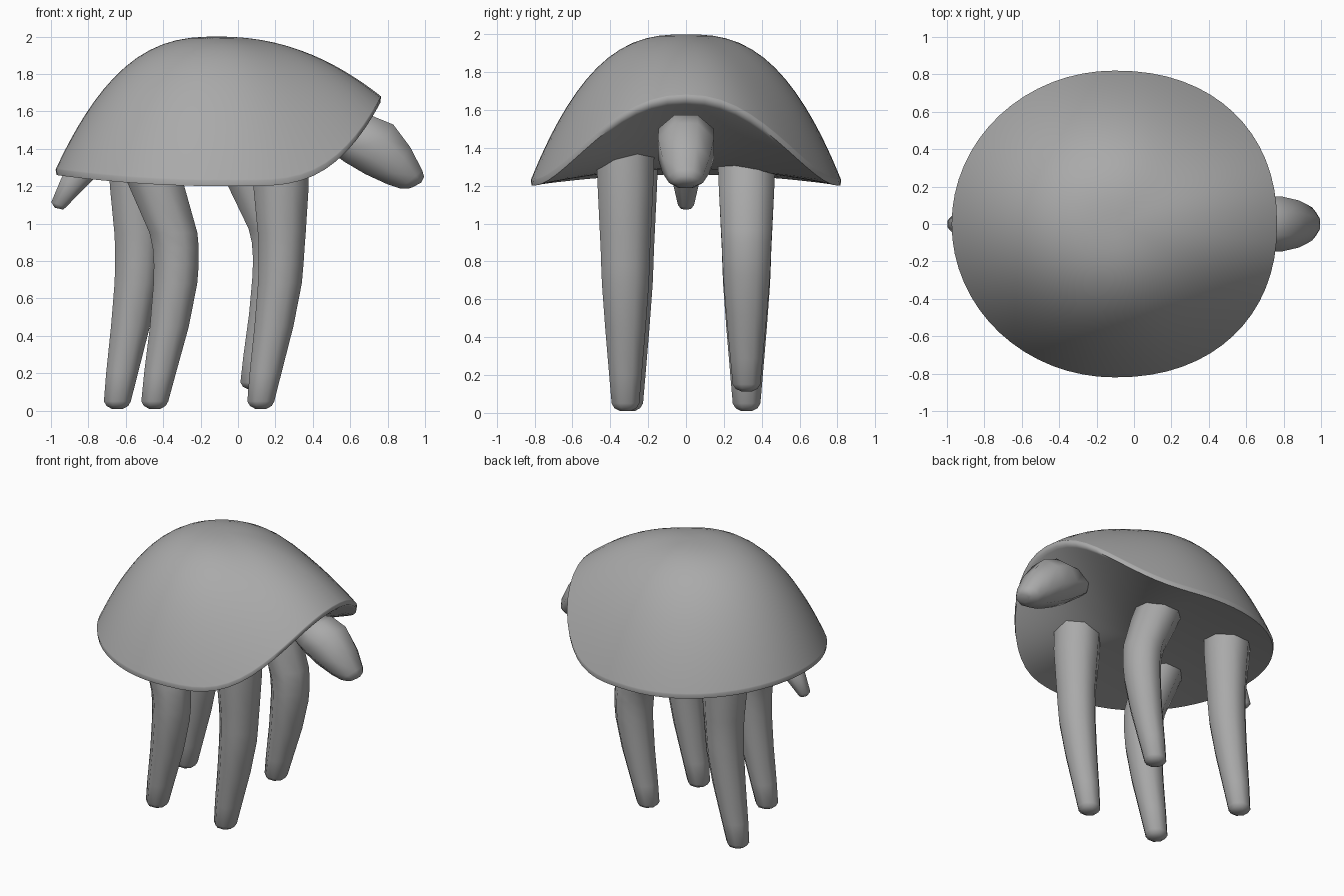
import bpy, bmesh, math

if "Cube" in bpy.data.objects:
    bpy.data.objects.remove(bpy.data.objects["Cube"], do_unlink=True)

grey = bpy.data.materials.new("plain_grey")
grey.use_nodes = True
grey.diffuse_color = (0.4, 0.4, 0.4, 1)
grey.node_tree.nodes["Principled BSDF"].inputs["Base Color"].default_value = (0.4, 0.4, 0.4, 1)


def skin(name, rings, angle):
    """Join closed rings of points into one capped, smooth-shaded body."""
    bm = bmesh.new()
    loops = [[bm.verts.new(p) for p in ring] for ring in rings]
    n = len(loops[0])
    for a, b in zip(loops, loops[1:]):
        for i in range(n):
            j = (i + 1) % n
            bm.faces.new((a[i], a[j], b[j], b[i]))
    bm.faces.new(loops[0])
    bm.faces.new(loops[-1])
    bmesh.ops.recalc_face_normals(bm, faces=bm.faces)
    mesh = bpy.data.meshes.new(name)
    bm.to_mesh(mesh)
    bm.free()
    mesh.materials.append(grey)
    obj = bpy.data.objects.new(name, mesh)
    bpy.context.collection.objects.link(obj)
    bpy.ops.object.select_all(action="DESELECT")
    obj.select_set(True)
    bpy.context.view_layer.objects.active = obj
    bpy.ops.object.shade_smooth_by_angle(angle=math.radians(angle))
    return obj


def section(p, q, y, half_y):
    """Eight-sided section spanning points p and q in the xz plane."""
    ring = []
    for i in range(8):
        t = math.radians(22.5 + 45 * i)
        u, v = math.cos(t) / math.cos(math.pi / 8), math.sin(t) / math.cos(math.pi / 8)
        ring.append(((p[0] + q[0]) / 2 + u * (p[0] - q[0]) / 2, y + v * half_y,
                     (p[1] + q[1]) / 2 + u * (p[1] - q[1]) / 2))
    return ring


# Shell: domed top, wavy rim that lifts over the head, shallow hollow belly
CX, RX, RY, TOP, BELLY, SIDES = -0.105, 0.87, 0.82, 2.0, 1.29, 64


def outline(t):
    c, s = math.cos(t), math.sin(t)
    e = 2 / (2.2 if c > 0 else 2.0)
    return math.copysign(abs(c) ** e, c), math.copysign(abs(s) ** e, s)


def rim_height(x):
    front = max(0, (x - 0.05) / 0.715)
    back = max(0, (-x - 0.1) / 0.88)
    return 1.2 + 0.45 * front ** 3 + 0.06 * back ** 2


def shell_ring(r, upper):
    ring = []
    for i in range(SIDES):
        t = 2 * math.pi * i / SIDES
        c, s = outline(t)
        rim = rim_height(CX + RX * c)
        if upper:
            power = 2.65 - 0.5 * max(0, math.cos(t)) ** 2
            z = TOP - (TOP - rim - 0.03) * r ** power
        else:
            z = BELLY + (rim - BELLY) * r * r
        ring.append((CX + RX * r * c, RY * r * s, z))
    return ring


STEPS = 18
radii = [math.sin(math.pi / 2 * k / STEPS) for k in range(1, STEPS + 1)]
rings = [shell_ring(0.02, True)] + [shell_ring(r, True) for r in radii]
rings += [shell_ring(r, False) for r in [0.995, 0.975] + [0.95 - 0.1 * k for k in range(10)]]
skin("shell", rings, 60)


# Legs: height, half width in x, half width in y
LEG = [(1.42, 0.15, 0.155), (1.2, 0.148, 0.147), (0.95, 0.128, 0.135), (0.87, 0.123, 0.131),
       (0.78, 0.12, 0.128), (0.68, 0.117, 0.124), (0.45, 0.104, 0.107), (0.2, 0.085, 0.086),
       (0.05, 0.072, 0.073), (0.025, 0.058, 0.058), (0.01, 0.03, 0.03)]
STRAIGHT = [0.1, 0.108, 0.112, 0.111, 0.108, 0.102, 0.07, 0.025, 0, 0, 0]
BENT = [-0.08, 0.01, 0.1, 0.112, 0.115, 0.11, 0.078, 0.028, 0, 0, 0]


def leg(name, foot_x, y, bend, lift=0):
    rings = []
    for (z, hx, hy), dx in zip(LEG, bend):
        x = foot_x + dx
        z += lift * max(0, 1 - z / 1.2)
        rings.append(section((x + hx, z), (x - hx, z), y, hy))
    skin(name, rings, 60)


leg("front_right_leg", 0.122, -0.32, STRAIGHT)
leg("front_left_leg", 0.085, 0.32, BENT, 0.105)
leg("back_right_leg", -0.445, -0.30, BENT)
leg("back_left_leg", -0.645, 0.32, STRAIGHT)

# Head, drooping forward from under the raised rim
head = [((0.55, 1.56), (0.45, 1.42), 0.11), ((0.72, 1.575), (0.57, 1.33), 0.145),
        ((0.83, 1.53), (0.68, 1.265), 0.148), ((0.92, 1.41), (0.8, 1.21), 0.125),
        ((0.985, 1.285), (0.87, 1.187), 0.09), ((0.995, 1.25), (0.915, 1.188), 0.065),
        ((0.98, 1.22), (0.935, 1.195), 0.04)]
skin("head", [section(p, q, 0, h) for p, q, h in head], 60)

# Stubby tail
tail = [((-0.9, 1.34), (-0.72, 1.29), 0.075), ((-0.95, 1.23), (-0.81, 1.2), 0.068),
        ((-0.998, 1.115), (-0.92, 1.088), 0.042), ((-0.98, 1.085), (-0.935, 1.075), 0.025)]
skin("tail", [section(p, q, 0, h) for p, q, h in tail], 60)
